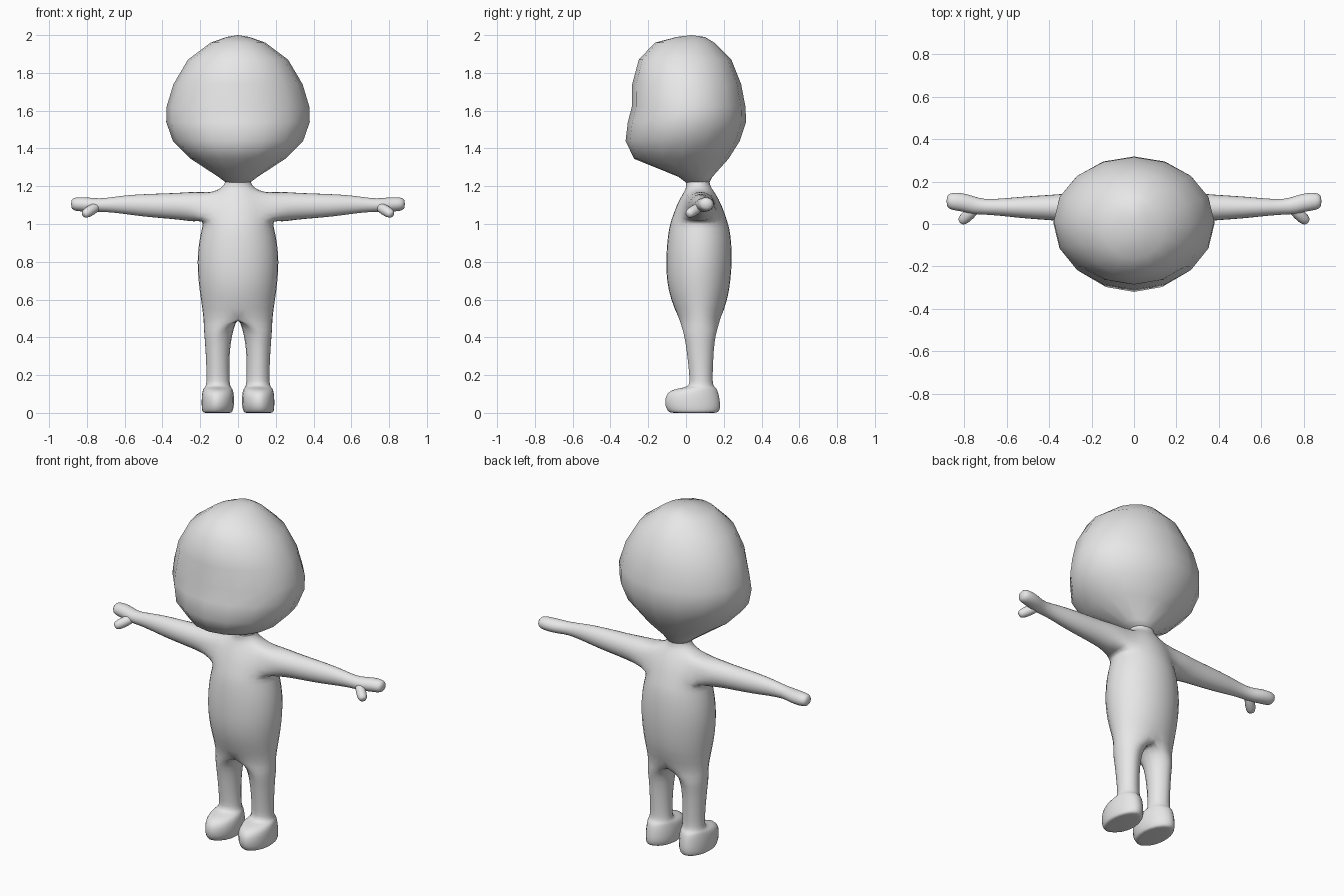
import bpy, bmesh, math
from mathutils import Vector

if "Cube" in bpy.data.objects:
    bpy.data.objects.remove(bpy.data.objects["Cube"])

grey = bpy.data.materials.new("plain grey")
grey.diffuse_color = (0.8, 0.8, 0.8, 1)
grey.use_nodes = True
grey.node_tree.nodes["Principled BSDF"].inputs["Base Color"].default_value = grey.diffuse_color

X, Y, Z = Vector((1, 0, 0)), Vector((0, 1, 0)), Vector((0, 0, 1))


def ring(bm, centre, u, v, ru, rv, degrees):
    """Elliptical row of vertices in the plane of u and v."""
    return [bm.verts.new(Vector(centre) + u * ru * math.cos(math.radians(d))
                         + v * rv * math.sin(math.radians(d))) for d in degrees]


def bridge(bm, a, b, closed=True, skip=()):
    n = len(a)
    for i in range(n if closed else n - 1):
        if i not in skip:
            k = (i + 1) % n
            bm.faces.new((a[i], a[k], b[k], b[i]))


def finish(bm, name):
    bmesh.ops.recalc_face_normals(bm, faces=bm.faces)
    mesh = bpy.data.meshes.new(name)
    bm.to_mesh(mesh)
    bm.free()
    mesh.materials.append(grey)
    for p in mesh.polygons:
        p.use_smooth = True
    ob = bpy.data.objects.new(name, mesh)
    bpy.context.collection.objects.link(ob)
    return ob


# Head: rows of (z, half width, front y, back y), closed by a fan on top
bm = bmesh.new()
around = [22.5 * i for i in range(16)]
last = None
for z, w, y0, y1 in [(1.22, .065, .0, .125), (1.25, .105, -.04, .14),
                     (1.345, .25, -.275, .225), (1.44, .345, -.32, .285),
                     (1.54, .38, -.308, .318), (1.62, .378, -.287, .315),
                     (1.74, .342, -.285, .292), (1.87, .265, -.25, .24),
                     (1.96, .145, -.165, .15), (1.99, .06, -.05, .10)]:
    row = ring(bm, (0, (y0 + y1) / 2, z), X, Y, w, (y1 - y0) / 2, around)
    if last:
        bridge(bm, last, row)
    else:
        bm.faces.new(row)
    last = row
tip = bm.verts.new((0, .03, 2.0))
for i in range(16):
    bm.faces.new((last[i], last[(i + 1) % 16], tip))
finish(bm, "head")

# Torso: half of it, front to back, with an opening left for the arm
bm = bmesh.new()
half = [-90 + 22.5 * j for j in range(9)]
torso = []
for z, w, y0, y1 in [(.50, .183, -.04, .185), (.60, .198, -.083, .223),
                     (.70, .212, -.105, .238), (.80, .218, -.108, .246),
                     (.90, .21, -.103, .243), (.98, .192, -.092, .232),
                     (1.02, .182, -.08, .218), (1.10, .175, -.052, .192),
                     (1.165, .135, -.015, .155), (1.19, .09, .0, .135),
                     (1.215, .066, .0, .125), (1.26, .066, .0, .125)]:
    torso.append(ring(bm, (0, (y0 + y1) / 2, z), X, Y, w * 1.015,
                      (y1 - y0) / 2 * 1.01, half))
    for v in (torso[-1][0], torso[-1][8]):
        v.co.x = 0
for i in range(len(torso) - 1):
    bridge(bm, torso[i], torso[i + 1], False, (2, 3, 4, 5) if i in (6, 7) else ())

# Arm and mitten hand: rows of (x, front y, back y, bottom z, top z)
low, mid, top = torso[6:9]
last = [mid[6]] + top[6:1:-1] + [mid[2]] + low[2:7]
for x, y0, y1, z0, z1 in [(.235, .0, .155, 1.01, 1.172), (.30, .01, .145, 1.022, 1.166),
                          (.40, .018, .137, 1.03, 1.162), (.52, .026, .13, 1.041, 1.158),
                          (.62, .038, .12, 1.056, 1.15), (.71, .045, .115, 1.065, 1.135),
                          (.76, .045, .133, 1.062, 1.137), (.81, .06, .147, 1.065, 1.142),
                          (.86, .065, .149, 1.068, 1.142), (.885, .08, .135, 1.08, 1.132)]:
    row = ring(bm, (x, (y0 + y1) / 2, (z0 + z1) / 2), Y, Z,
               (y1 - y0) / 2 * 1.035, (z1 - z0) / 2 * 1.035, [30 * i for i in range(12)])
    bridge(bm, last, row)
    last = row
bm.faces.new(last)

# Thumb: short tapered stub from the palm
start, end = Vector((.735, .085, 1.10)), Vector((.818, .008, 1.048))
d = (end - start).normalized()
u = d.cross(Z).normalized()
v = d.cross(u)
last = None
for t, r in [(0, .02), (.3, .03), (.65, .031), (.9, .027), (1, .015)]:
    row = ring(bm, start.lerp(end, t), u, v, r, r, [45 * i for i in range(8)])
    if last:
        bridge(bm, last, row)
    else:
        bm.faces.new(row)
    last = row
bm.faces.new(last)

# Leg and shoe: rows of (z, inner x, outer x, front y, back y)
crotch = [bm.verts.new((0, y, .515)) for y in (.14, .07, .005)]
last = torso[0] + crotch
for z, x0, x1, y0, y1 in [(.44, .018, .181, -.02, .168), (.38, .033, .175, -.005, .152),
                          (.28, .042, .169, .008, .146), (.19, .041, .166, .017, .142),
                          (.145, .038, .168, .018, .144), (.134, .03, .178, -.01, .158),
                          (.122, .02, .187, -.09, .17), (.085, .013, .193, -.115, .18),
                          (.035, .014, .193, -.115, .187), (.012, .022, .19, -.10, .18),
                          (.0, .026, .186, -.09, .172), (.0, .05, .16, -.05, .13)]:
    row = ring(bm, ((x0 + x1) / 2, (y0 + y1) / 2, z), X, Y, (x1 - x0) / 2 * 1.02,
               (y1 - y0) / 2 * 1.02, half + [135, 180, 225])
    bridge(bm, last, row)
    last = row
bm.faces.new(last)

body = finish(bm, "body")
mirror = body.modifiers.new("mirror", 'MIRROR')
mirror.use_clip = True
smooth = body.modifiers.new("smooth", 'SUBSURF')
smooth.levels = smooth.render_levels = 1
